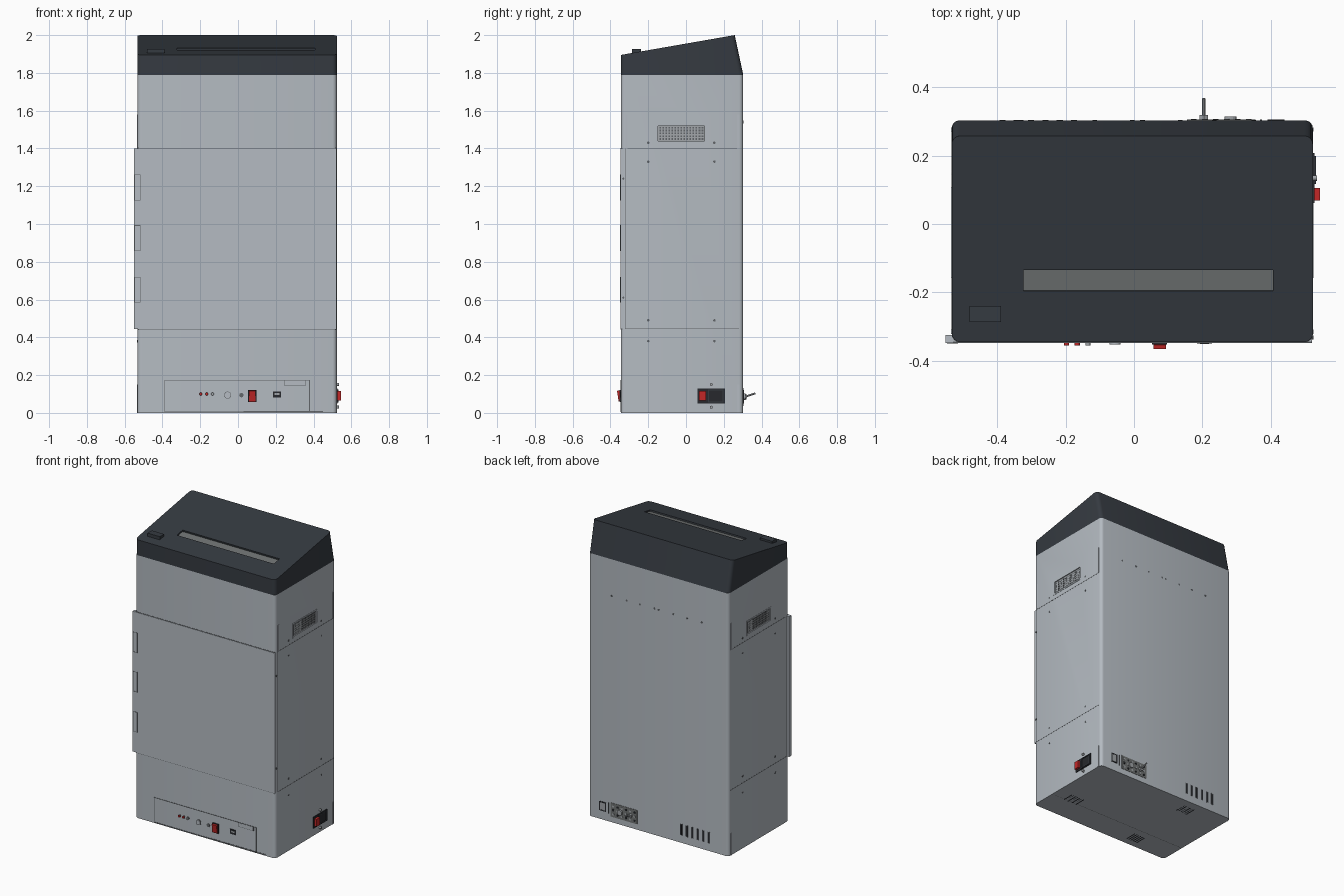
import bpy, bmesh, math
from mathutils import Vector, Matrix

cube = bpy.data.objects.get("Cube")
if cube:
    bpy.data.objects.remove(cube, do_unlink=True)


def material(name, color):
    m = bpy.data.materials.new(name)
    m.use_nodes = True
    m.diffuse_color = (*color, 1)
    m.node_tree.nodes["Principled BSDF"].inputs["Base Color"].default_value = (*color, 1)
    return m


SHELL = material("pale grey shell", (0.46, 0.50, 0.54))
LID = material("charcoal lid", (0.036, 0.043, 0.053))
GLASS = material("slot grey", (0.16, 0.17, 0.17))
RED = material("switch red", (0.55, 0.02, 0.02))
BLACK = material("black plastic", (0.02, 0.022, 0.026))
SEAM = material("seam grey", (0.12, 0.13, 0.14))
METAL = material("bare metal", (0.36, 0.38, 0.40))

X0, X1, Y0, Y1, TOP = -0.533, 0.523, -0.345, 0.303, 1.79


def finish(bm, name, mat):
    bmesh.ops.recalc_face_normals(bm, faces=bm.faces)
    me = bpy.data.meshes.new(name)
    bm.to_mesh(me)
    bm.free()
    me.materials.append(mat)
    ob = bpy.data.objects.new(name, me)
    bpy.context.collection.objects.link(ob)
    return ob


def box(name, center, size, mat, tilt=0.0):
    bm = bmesh.new()
    bmesh.ops.create_cube(bm, size=1)
    bm.transform(Matrix.Translation(center) @ Matrix.Rotation(tilt, 4, "X") @ Matrix.Diagonal((*size, 1)))
    return finish(bm, name, mat)


def rod(name, start, end, radius, mat, sides=16):
    a, b = Vector(start), Vector(end)
    bm = bmesh.new()
    bmesh.ops.create_cone(bm, cap_ends=True, segments=sides, radius1=radius, radius2=radius, depth=(b - a).length)
    bm.transform(Matrix.Translation((a + b) / 2) @ (b - a).to_track_quat("Z", "Y").to_matrix().to_4x4())
    return finish(bm, name, mat)


def prism(name, profile, mat, radius):
    """Side profile (y, z) swept across x, with rounded upright corners."""
    bm = bmesh.new()
    face = bm.faces.new([bm.verts.new((X0, y, z)) for y, z in profile])
    out = bmesh.ops.extrude_face_region(bm, geom=[face])
    bmesh.ops.translate(bm, vec=(X1 - X0, 0, 0), verts=[g for g in out["geom"] if isinstance(g, bmesh.types.BMVert)])
    uprights = [e for e in bm.edges if abs(e.verts[0].co.x - e.verts[1].co.x) < 0.01
                and abs(e.verts[0].co.y - e.verts[1].co.y) < 0.1]
    bmesh.ops.bevel(bm, geom=uprights, offset=radius, segments=4, profile=0.5, affect="EDGES")
    return finish(bm, name, mat)


def cut(target, center, size, tilt=0.0):
    cutter = box("cutter", center, size, target.data.materials[0], tilt)
    cutter.hide_render = True
    mod = target.modifiers.new("recess", "BOOLEAN")
    mod.operation, mod.solver, mod.object = "DIFFERENCE", "EXACT", cutter
    bpy.context.view_layer.objects.active = target
    bpy.ops.object.modifier_apply(modifier=mod.name)
    bpy.data.objects.remove(cutter, do_unlink=True)


# Walls: fixed axis, position and outward direction
WALLS = {"front": (1, Y0, -1), "back": (1, Y1, 1), "right": (0, X1, 1), "left": (0, X0, -1)}


def on_wall(wall, u, z, out=0.0):
    axis, pos, sign = WALLS[wall]
    p = pos + sign * out
    return (p, u, z) if axis == 0 else (u, p, z)


def plate(name, wall, u, z, w, h, mat, out=0.002, back=0.002):
    size = (out + back, w, h) if WALLS[wall][0] == 0 else (w, out + back, h)
    return box(name, on_wall(wall, u, z, (out - back) / 2), size, mat)


def stud(name, wall, u, z, r, mat, out=0.004, sides=16):
    return rod(name, on_wall(wall, u, z, -0.003), on_wall(wall, u, z, out), r, mat, sides)


def frame(name, wall, u, z, w, h, t, mat, out=0.002):
    for s in (-1, 1):
        plate(name, wall, u + s * (w - t) / 2, z, t, h, mat, out)
        plate(name, wall, u, z + s * (h - t) / 2, w, t, mat, out)


# Cabinet and wedge lid
body = prism("cabinet", [(Y0, 0), (Y1, 0), (Y1, TOP), (Y0, TOP)], SHELL, 0.022)
lid = prism("lid", [(Y0, TOP), (Y1, TOP), (0.258, 2.0), (Y0, 1.895)], LID, 0.025)
slope = math.atan2(2.0 - 1.895, 0.258 - Y0)


def lid_z(y):
    return 1.895 + (y - Y0) * math.tan(slope)


# Lid slot and button
cut(lid, (0.042, -0.165, lid_z(-0.165)), (0.73, 0.062, 0.03), slope)
box("slot_window", (0.042, -0.165, lid_z(-0.165) - 0.013), (0.73, 0.062, 0.006), GLASS, slope)
box("lid_button", (-0.435, -0.263, 1.912), (0.092, 0.047, 0.03), LID)

# Side vents: recess, frame and perforated grille
for wall, sign in (("right", 1), ("left", -1)):
    cut(body, on_wall(wall, -0.025, 1.48), (0.02, 0.25, 0.085))
    plate("vent_backing", wall, -0.025, 1.48, 0.25, 0.085, METAL, -0.007, 0.011)
    frame("vent_frame", wall, -0.025, 1.48, 0.266, 0.1, 0.01, SHELL)
    for row in range(5):
        for col in range(15):
            plate("vent_hole", wall, -0.137 + col * 0.016, 1.45 + row * 0.015, 0.009, 0.009, SEAM, -0.006, 0.008)
    # Seams and side screws
    for z in (0.445, 1.4):
        plate("side_seam", wall, -0.02, z, 0.6, 0.003, SEAM, 0.0008)
    for y in (-0.2, 0.15):
        for z in (0.38, 0.49, 1.33, 1.43):
            stud("side_screw", wall, y, z, 0.007, SEAM, 0.001, 8)
    # Corner strips
    for z, h in ((1.49, 0.18), (0.075, 0.15)):
        plate("corner_strip", wall, Y1 - 0.027, z, 0.012, h, SHELL, 0.002)
    plate("front_corner_strip", wall, Y0 + 0.03, 1.49, 0.012, 0.18, SHELL, 0.002)

# Front door with hinge flange
box("door", (-0.015, -0.336, 0.9225), (1.072, 0.024, 0.955), SHELL)
plate("door_seam_low", "front", -0.005, 0.444, 1.05, 0.004, SEAM, 0.0015)
plate("door_seam_high", "front", -0.005, 1.402, 1.05, 0.003, SEAM, 0.0015)
plate("door_side_seam", "right", -0.322, 0.9225, 0.003, 0.955, SEAM, 0.001)
for z in (1.193, 0.925, 0.652):
    frame("hinge_outline", "front", -0.531, z, 0.032, 0.137, 0.003, SEAM, 0.0042)
    plate("hinge", "front", -0.531, z, 0.03, 0.134, SHELL, 0.004)
for z in (0.61, 1.24):
    stud("door_latch", "right", -0.332, z, 0.006, SEAM, 0.002, 8)

# Front control panel
frame("panel_seam", "front", -0.005, 0.09, 0.77, 0.17, 0.003, SEAM)
for x, mat in ((-0.197, RED), (-0.166, RED), (-0.135, METAL)):
    stud("indicator_ring", "front", x, 0.1, 0.01, SEAM, 0.003)
    stud("indicator", "front", x, 0.1, 0.0075, mat, 0.011)
stud("dial_ring", "front", -0.055, 0.094, 0.019, SEAM, 0.003, 24)
stud("dial", "front", -0.055, 0.094, 0.016, SHELL, 0.008, 24)
stud("panel_screw", "front", 0.018, 0.094, 0.012, SEAM, 0.003, 8)
plate("power_switch_bezel", "front", 0.075, 0.09, 0.044, 0.064, BLACK, 0.008)
box("power_switch", (0.075, Y0 - 0.01, 0.09), (0.036, 0.012, 0.056), RED, 0.15)
plate("data_port", "front", 0.206, 0.098, 0.044, 0.032, BLACK, 0.004)
plate("data_port_tongue", "front", 0.206, 0.1, 0.026, 0.01, METAL, 0.006)
plate("label_edge", "front", 0.302, 0.16, 0.118, 0.03, SEAM, 0.002)
plate("label", "front", 0.302, 0.16, 0.112, 0.024, SHELL, 0.003)
plate("base_lip", "front", 0.24, 0.007, 0.42, 0.007, SEAM, 0.001)

# Right side power inlet
plate("inlet_socket", "right", 0.134, 0.09, 0.146, 0.078, BLACK, 0.005)
plate("inlet_switch", "right", 0.087, 0.09, 0.036, 0.05, RED, 0.021)
frame("inlet_rim", "right", 0.158, 0.09, 0.082, 0.07, 0.006, LID, 0.009)
for z in (0.03, 0.15):
    stud("inlet_screw", "right", 0.134, z, 0.008, METAL, 0.012)

# Back panel: row of holes, ports, aerial and vent slots
for x in (0.35, 0.235, 0.135, 0.025, -0.005, -0.115, -0.22, -0.33):
    stud("back_hole", "back", x, 1.54, 0.007, SEAM, 0.001, 8)
frame("port_frame", "back", 0.415, 0.09, 0.05, 0.062, 0.007, BLACK, 0.003)
plate("port", "back", 0.415, 0.09, 0.04, 0.05, METAL, 0.002)
plate("port_divider", "back", 0.372, 0.09, 0.006, 0.075, SEAM)
plate("connector_board", "back", 0.255, 0.085, 0.2, 0.095, GLASS, 0.002)
for col in range(6):
    for row in range(3):
        stud("connector_pin", "back", 0.175 + col * 0.032, 0.057 + row * 0.028, 0.008,
             METAL if (row + col) % 2 else BLACK, 0.004, 8)
stud("toggle_nut", "back", 0.204, 0.085, 0.014, METAL, 0.016, 6)
rod("toggle_lever", (0.204, Y1 + 0.01, 0.085), (0.204, 0.367, 0.104), 0.005, METAL, 10)
stud("jack", "back", 0.282, 0.085, 0.018, METAL, 0.012)
for i in range(6):
    plate("back_slot", "back", -0.175 - i * 0.042, 0.09, 0.018, 0.078, SEAM, 0.001)
    plate("back_slot_core", "back", -0.175 - i * 0.042, 0.09, 0.012, 0.07, BLACK, 0.0015)

# Underside seams and vents
for y in (-0.17, 0.13):
    box("base_seam", (-0.005, y, 0.0005), (1.03, 0.003, 0.001), SEAM)
for x, y, n in ((-0.225, -0.26, 6), (0.39, -0.14, 8), (-0.235, 0.21, 6)):
    for i in range(n):
        box("base_vent", (x + (i - n / 2) * 0.016, y, 0.0005), (0.008, 0.08, 0.001), BLACK)

# Smooth the rounded corners, keep edges sharp
bpy.ops.object.select_all(action="DESELECT")
for ob in (body, lid):
    ob.select_set(True)
bpy.context.view_layer.objects.active = body
bpy.ops.object.shade_smooth_by_angle(angle=math.radians(30))
